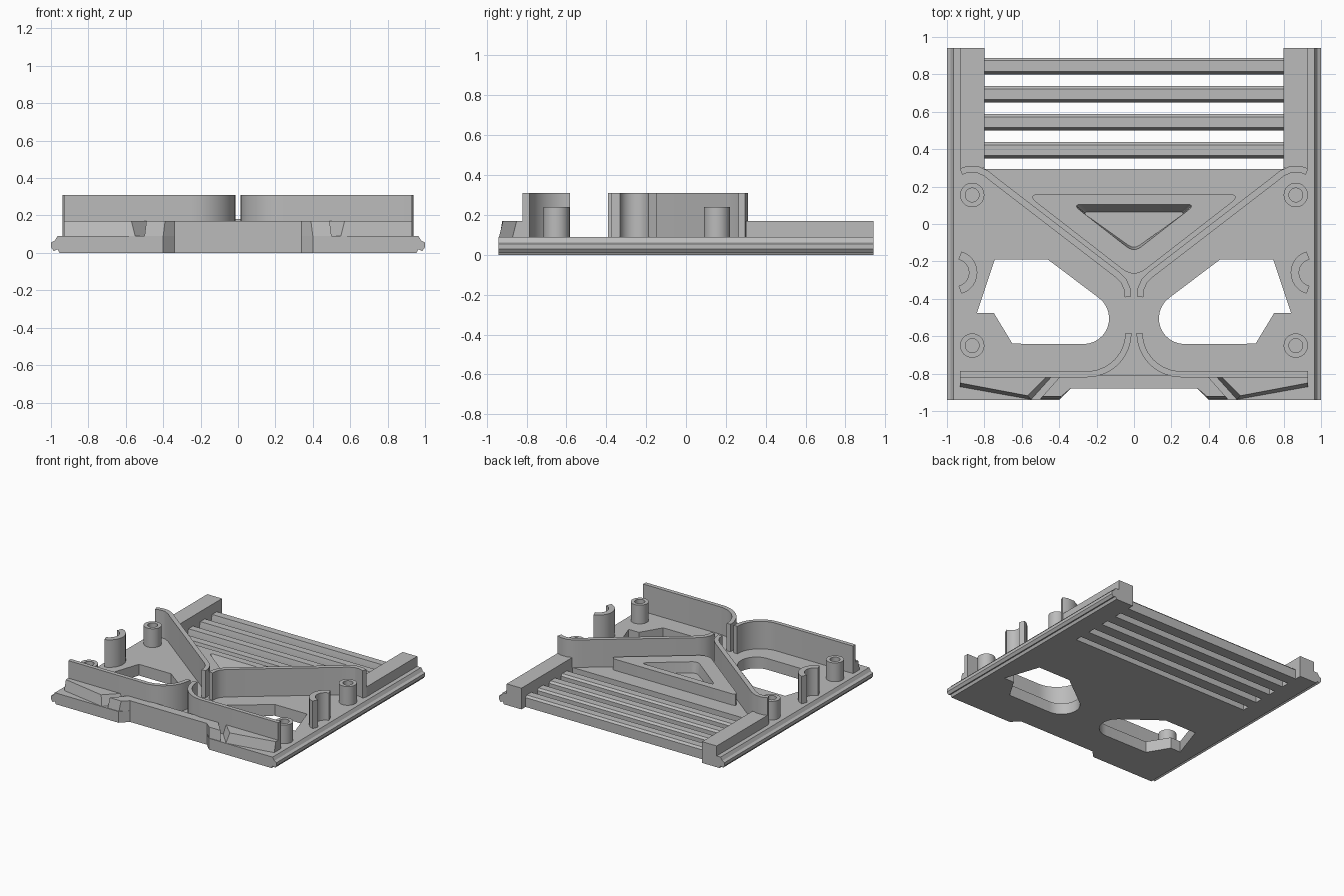
import bpy, bmesh
from math import radians, cos, sin
from mathutils import Vector

if "Cube" in bpy.data.objects:
    bpy.data.objects.remove(bpy.data.objects["Cube"])

FLOOR, RIM, TALL = 0.09, 0.17, 0.31
END, SIDE = 0.94, 0.8

grey = bpy.data.materials.new("plain grey")
grey.use_nodes = True
colour = (0.5, 0.5, 0.5, 1)
grey.diffuse_color = colour
grey.node_tree.nodes["Principled BSDF"].inputs["Base Color"].default_value = colour
parts = []


def finish(ob, mirror=False):
    ob.data.materials.append(grey)
    if mirror:
        ob.modifiers.new("Mirror", "MIRROR")
    parts.append(ob)


def loft(name, loops, mirror=False):
    """Join equal-length loops of 3D points and cap both ends."""
    bm = bmesh.new()
    rings = [[bm.verts.new(p) for p in loop] for loop in loops]
    n = len(rings[0])
    for a, b in zip(rings, rings[1:]):
        for i in range(n):
            j = (i + 1) % n
            bm.faces.new((a[i], a[j], b[j], b[i]))
    bm.faces.new(rings[0])
    bm.faces.new(rings[-1])
    bmesh.ops.recalc_face_normals(bm, faces=bm.faces[:])
    me = bpy.data.meshes.new(name)
    bm.to_mesh(me)
    bm.free()
    ob = bpy.data.objects.new(name, me)
    bpy.context.collection.objects.link(ob)
    finish(ob, mirror)


def at(pts, z):
    return [(x, y, z) for x, y in pts]


def prism(name, pts, z0, z1, mirror=False):
    loft(name, [at(pts, z0), at(pts, z1)], mirror)


def arc(cx, cy, r, a0, a1, n=12):
    angles = [radians(a0 + (a1 - a0) * i / n) for i in range(n + 1)]
    return [(cx + r * cos(a), cy + r * sin(a)) for a in angles]


def rounded(pts, r, n=6):
    """Round every corner of a polygon, starting r away from it."""
    out = []
    for i, p in enumerate(pts):
        p = Vector(p)
        a = p + (Vector(pts[i - 1]) - p).normalized() * r
        b = p + (Vector(pts[(i + 1) % len(pts)]) - p).normalized() * r
        for k in range(n + 1):
            t = k / n
            out.append(tuple(a * (1 - t) ** 2 + p * 2 * t * (1 - t) + b * t * t))
    return out


def ribbon(path, width):
    """Outline of a wall of constant width along a path."""
    pts = [Vector(p) for p in path]
    left, right = [], []
    for i, p in enumerate(pts):
        d = (pts[min(i + 1, len(pts) - 1)] - pts[max(i - 1, 0)]).normalized()
        side = Vector((-d.y, d.x)) * width / 2
        left.append(tuple(p + side))
        right.append(tuple(p - side))
    return left + right[::-1]


def flip(pts):
    return [(-x, y) for x, y in pts]


# Base plate with two large openings and an open back
half = [(0.34, -0.88), (0.4, -END), (0.94, -END), (0.94, END), (SIDE, END), (SIDE, 0.295)]
opening = arc(0.27, -0.505, 0.137, 127, 270) + [
    (0.65, -0.64), (0.75, -0.475), (0.84, -0.475), (0.745, -0.19), (0.46, -0.19)]
curve = bpy.data.curves.new("base_plate", "CURVE")
curve.dimensions = "2D"
curve.fill_mode = "BOTH"
curve.extrude = FLOOR / 2
for loop in (half + flip(half)[::-1], opening, flip(opening)):
    spline = curve.splines.new("POLY")
    spline.points.add(len(loop) - 1)
    for point, (x, y) in zip(spline.points, loop):
        point.co = (x, y, 0, 1)
    spline.use_cyclic_u = True
source = bpy.data.objects.new("plate_outline", curve)
source.location.z = FLOOR / 2
bpy.context.collection.objects.link(source)
bpy.context.view_layer.update()
mesh = bpy.data.meshes.new_from_object(source.evaluated_get(bpy.context.evaluated_depsgraph_get()))
bm = bmesh.new()
bm.from_mesh(mesh)
bmesh.ops.remove_doubles(bm, verts=bm.verts[:], dist=0.0001)
bmesh.ops.translate(bm, verts=bm.verts[:], vec=(0, 0, FLOOR / 2))
bmesh.ops.recalc_face_normals(bm, faces=bm.faces[:])
bm.to_mesh(mesh)
bm.free()
bpy.data.objects.remove(source)
plate = bpy.data.objects.new("base_plate", mesh)
bpy.context.collection.objects.link(plate)
mesh.materials.clear()
finish(plate)

# Grooved sliding edges along both sides
edge = [(0.93, 0), (0.955, 0), (0.965, 0.02), (0.985, 0.01), (1, 0.03), (1, 0.055),
        (0.98, 0.065), (0.965, 0.09), (0.93, 0.09)]
loft("side_edge", [[(x, y, z) for x, z in edge] for y in (-END, END)], True)

# Raised rear rails and cross slats
prism("rear_rail", [(SIDE, 0.3), (0.93, 0.3), (0.93, END), (SIDE, END)], 0, RIM, True)
for i in range(4):
    y = 0.35 + 0.15 * i
    section = [(y, 0), (y + 0.088, 0), (y + 0.088, 0.075), (y + 0.073, FLOOR),
               (y + 0.015, FLOOR), (y, 0.03)]
    loft(f"slat_{i + 1}", [[(x, a, b) for a, b in section] for x in (-SIDE, SIDE)])

# Tall walls: straight front wall curving inward, and diagonal rear wall
front_path = [(0.93, -0.803)] + arc(0.25, -0.583, 0.22, 270, 180)
prism("front_wall", ribbon(front_path, 0.033), FLOOR, TALL, True)
rear_path = [(0.032, -0.39), (0.037, -0.345), (0.055, -0.305), (0.09, -0.27), (0.74, 0.23),
             (0.79, 0.27), (0.84, 0.293), (0.89, 0.293), (0.925, 0.28)]
prism("diagonal_wall", ribbon(rear_path, 0.035), FLOOR, TALL, True)

# Half tubes at the sides
prism("side_half_tube", ribbon(arc(0.955, -0.26, 0.095, 105, 255), 0.045), FLOOR, TALL, True)

# Screw posts
for name, y in (("rear_post", 0.155), ("front_post", -0.65)):
    rings = [(0.065, FLOOR), (0.065, 0.24), (0.037, 0.24), (0.037, 0.1)]
    loft(name, [at(arc(0.865, y, r, 0, 360, 32)[:-1], z) for r, z in rings], True)

# Raised triangular panel with a tapered pocket
outer = rounded([(-0.58, 0.16), (0.58, 0.16), (0, -0.29)], 0.08)
rim = rounded([(-0.33, 0.105), (0.33, 0.105), (0, -0.152)], 0.05)
well = rounded([(-0.28, 0.065), (0.28, 0.065), (0, -0.135)], 0.04)
loft("triangle_panel", [at(outer, FLOOR), at(outer, 0.18), at(rim, 0.18), at(well, 0.095)])

# Front rim: notched middle block and slanted corner blocks
front_half = [(0.34, -0.88), (0.4, -0.935), (0.5, -0.935), (0.39, -0.81)]
top_half = [(0.34, -0.88), (0.39, -0.922), (0.49, -0.922), (0.39, -0.81)]
loft("front_block", [at(h + flip(h)[::-1], z) for h, z in ((front_half, FLOOR), (top_half, RIM))])
low = [(0.93, -0.87), (0.55, -0.938), (0.435, -0.81), (0.93, -0.81)]
high = [(0.93, -0.85), (0.57, -0.918), (0.46, -0.81), (0.93, -0.81)]
loft("corner_block", [at(low, FLOOR), at(high, RIM)], True)

# Smooth curved sides, keep edges sharp
bpy.ops.object.select_all(action="DESELECT")
for ob in parts:
    ob.select_set(True)
bpy.context.view_layer.objects.active = parts[0]
bpy.ops.object.shade_smooth_by_angle(angle=radians(25))
